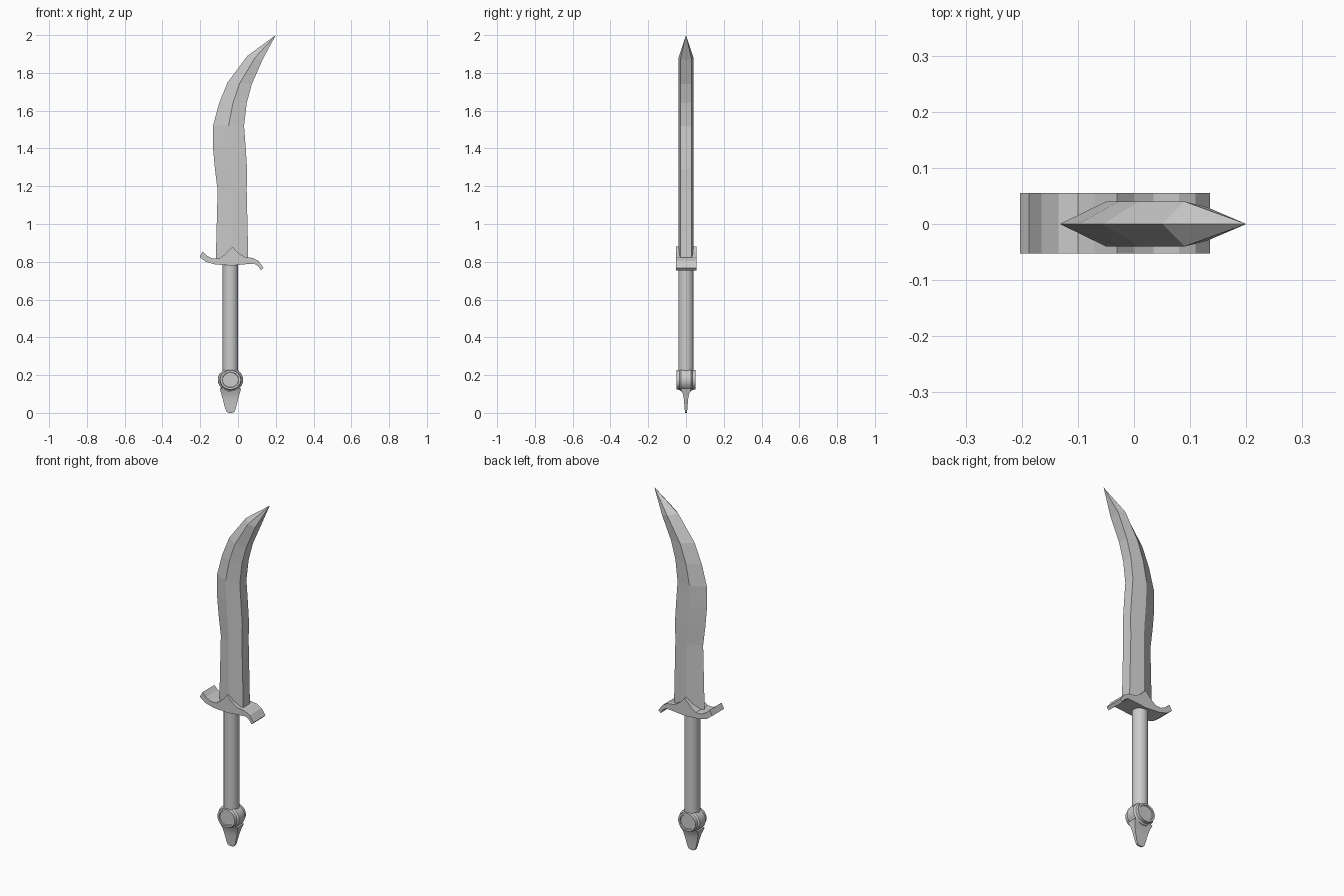
import bpy, bmesh, math

if "Cube" in bpy.data.objects:
    bpy.data.objects.remove(bpy.data.objects["Cube"])

CX = -0.04  # axis of grip and pommel


def finish(name, bm):
    bmesh.ops.recalc_face_normals(bm, faces=bm.faces)
    mesh = bpy.data.meshes.new(name)
    bm.to_mesh(mesh)
    bm.free()
    obj = bpy.data.objects.new(name, mesh)
    bpy.context.collection.objects.link(obj)
    return obj


def loft(name, rings, tip=None):
    """Skin a list of point rings, capping the ends or closing on a tip."""
    bm = bmesh.new()
    loops = [[bm.verts.new(p) for p in ring] for ring in rings]
    n = len(loops[0])
    for a, b in zip(loops, loops[1:]):
        for i in range(n):
            j = (i + 1) % n
            bm.faces.new((a[i], a[j], b[j], b[i]))
    bm.faces.new(loops[0])
    if tip:
        t = bm.verts.new(tip)
        for i in range(n):
            bm.faces.new((loops[-1][i], loops[-1][(i + 1) % n], t))
    else:
        bm.faces.new(loops[-1])
    return finish(name, bm)


def smooth(obj, angle=35):
    bpy.ops.object.select_all(action='DESELECT')
    obj.select_set(True)
    bpy.context.view_layer.objects.active = obj
    bpy.ops.object.shade_smooth_by_angle(angle=math.radians(angle))


# Blade: sharp left edge, central ridge, blunt right spine
# (left x, left z, right x, right z)
stations = [
    (-0.118, 0.79, 0.055, 0.79), (-0.108, 1.18, 0.046, 1.18),
    (-0.122, 1.29, 0.048, 1.29), (-0.132, 1.40, 0.041, 1.40),
    (-0.132, 1.52, 0.032, 1.52), (-0.100, 1.64, 0.046, 1.64),
    (-0.055, 1.75, 0.073, 1.74), (0.050, 1.89, 0.130, 1.87),
]
rings = []
for lx, lz, rx, rz in stations:
    mx, mz = (lx + rx) / 2, (lz + rz) / 2
    rings.append([(lx, 0, lz), (mx, -0.04, mz), (rx, -0.03, rz),
                  (rx, 0.03, rz), (mx, 0.04, mz)])
loft("blade", rings, tip=(0.2, 0, 2.0))

# Guard: wavy profile extruded through the depth
guard = [
    (-0.203, 0.825), (-0.187, 0.855), (-0.165, 0.833), (-0.135, 0.817),
    (-0.10, 0.817), (-0.07, 0.838), (-0.03, 0.88), (0.0, 0.848),
    (0.035, 0.826), (0.08, 0.82), (0.11, 0.803), (0.135, 0.768),
    (0.122, 0.755), (0.108, 0.776), (0.085, 0.79), (0.04, 0.787),
    (-0.03, 0.78), (-0.12, 0.786), (-0.17, 0.80),
]
loft("guard", [[(x, y, z) for x, z in guard] for y in (-0.053, 0.055)])


def circle(r, n=24):
    return [(r * math.cos(2 * math.pi * i / n), r * math.sin(2 * math.pi * i / n))
            for i in range(n)]


# Grip
smooth(loft("grip", [[(CX + a, b, z) for a, b in circle(0.041)]
                     for z in (0.17, 0.80)]))

# Pommel: stepped round boss facing front and back
half = [(0.042, 0.045), (0.044, 0.05), (0.055, 0.05), (0.057, 0.034),
        (0.066, 0.026), (0.067, 0.012)]  # radius, depth
steps = [(r, -y) for r, y in half] + [(r, y) for r, y in reversed(half)]
smooth(loft("pommel", [[(CX + a, y, 0.175 + 0.93 * b) for a, b in circle(r)]
                       for r, y in steps]), 30)

# Pommel tail: flat tapering tongue with a rounded end
tail = [(0.0, 0.010, 0.004), (0.006, 0.021, 0.006), (0.02, 0.027, 0.007),
        (0.07, 0.040, 0.011), (0.10, 0.048, 0.016), (0.13, 0.057, 0.030)]
smooth(loft("pommel_tail", [[(CX - w, -d, z), (CX + w, -d, z),
                             (CX + w, d, z), (CX - w, d, z)]
                            for z, w, d in tail]), 30)
